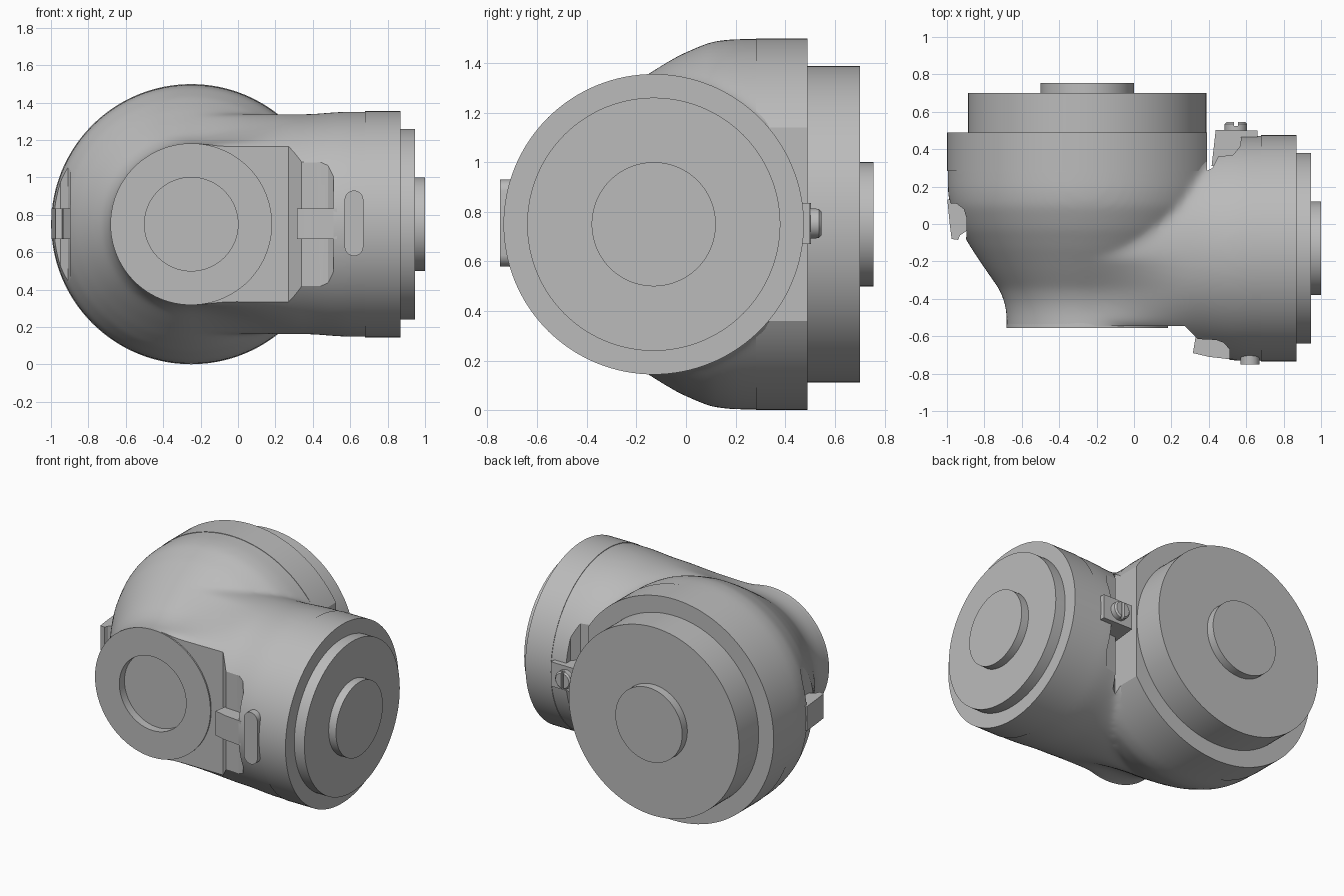
import bpy, bmesh, math
from mathutils import Vector

cube = bpy.data.objects.get("Cube")
if cube:
    bpy.data.objects.remove(cube, do_unlink=True)

grey = bpy.data.materials.new("plain grey")
grey.use_nodes = True
grey.diffuse_color = (0.5, 0.5, 0.5, 1)
grey.node_tree.nodes["Principled BSDF"].inputs["Base Color"].default_value = (0.5, 0.5, 0.5, 1)

AX, AY, AZ = -0.25, -0.13, 0.75   # the two joint axes meet here
SIDES = 128


def finish(bm, name):
    bmesh.ops.remove_doubles(bm, verts=bm.verts, dist=0.0001)
    bmesh.ops.recalc_face_normals(bm, faces=bm.faces)
    mesh = bpy.data.meshes.new(name)
    bm.to_mesh(mesh)
    bm.free()
    mesh.materials.append(grey)
    ob = bpy.data.objects.new(name, mesh)
    bpy.context.collection.objects.link(ob)
    return ob


def loft(name, rings):
    """Skin a list of equal rings of points and cap both ends."""
    bm = bmesh.new()
    loops = [[bm.verts.new(p) for p in ring] for ring in rings]
    n = len(loops[0])
    for a, b in zip(loops, loops[1:]):
        for i in range(n):
            j = (i + 1) % n
            bm.faces.new((a[i], a[j], b[j], b[i]))
    bm.faces.new(loops[0])
    bm.faces.new(loops[-1])
    return finish(bm, name)


def lathe(name, axis, profile, centre=(AX, AY, AZ), sides=SIDES):
    """Turn (position, radius) points about an x or y axis."""
    rings = []
    for pos, r in profile:
        ring = []
        for i in range(sides):
            a = math.tau * i / sides
            u, w = r * math.cos(a), r * math.sin(a)
            if axis == "y":
                ring.append((centre[0] + u, pos, centre[2] + w))
            else:
                ring.append((pos, centre[1] + u, centre[2] + w))
        rings.append(ring)
    return loft(name, rings)


def prism(name, outline, z0, z1):
    return loft(name, [[(x, y, z) for x, y in outline] for z in (z0, z1)])


def cut(ob, *cutters):
    for c in cutters:
        c.hide_render = True
        mod = ob.modifiers.new("cut", "BOOLEAN")
        mod.operation = "DIFFERENCE"
        mod.solver = "EXACT"
        mod.object = c


def apply(ob):
    bpy.ops.object.select_all(action="DESELECT")
    ob.select_set(True)
    bpy.context.view_layer.objects.active = ob
    bpy.ops.object.convert(target="MESH")


def smoothstep(a, b, x):
    t = min(max((x - a) / (b - a), 0), 1)
    return t * t * (3 - 2 * t)


# Bell shaped half of the housing, turned about the y axis
bell = [(0.36, 0.747), (0.18, 0.746), (0.1, 0.735), (0.05, 0.715), (-0.03, 0.68),
        (-0.13, 0.62), (-0.25, 0.54), (-0.35, 0.47), (-0.42, 0.442), (-0.48, 0.432), (-0.65, 0.43)]


def bell_radius(y):
    for (y0, r0), (y1, r1) in zip(bell, bell[1:]):
        if y >= y1:
            return r0 + (r1 - r0) * (y0 - y) / (y0 - y1)
    return bell[-1][1]


housing = lathe("housing", "y", bell)

# Pipe half, flowing from the bell outline into a circle along x
rings = []
for k in range(37):
    x = AX + 0.03 * k
    radius = 0.588 + 0.014 * smoothstep(0.35, 0.6, x)
    t = smoothstep(AX, 0.35, x)
    ring = []
    for i in range(SIDES):
        a = math.tau * i / SIDES
        y, h = AY + radius * math.sin(a), radius * math.cos(a)
        limit = min(abs(h), bell_radius(y))
        ring.append((x, y, AZ + math.copysign(limit + (abs(h) - limit) * t, h)))
    rings.append(ring)
pipe = loft("pipe", rings)

# Melt both halves together
bpy.ops.object.select_all(action="DESELECT")
pipe.select_set(True)
housing.select_set(True)
bpy.context.view_layer.objects.active = housing
bpy.ops.object.join()
melt = housing.modifiers.new("melt", "REMESH")
melt.mode = "VOXEL"
melt.voxel_size = 0.016
melt.use_smooth_shade = True
relax = housing.modifiers.new("relax", "SMOOTH")
relax.factor = 0.5
relax.iterations = 25
apply(housing)

# Front flat and clip pocket, back clearance, side pocket, recess seat
front_cut = prism("front_cutter", [(-1.2, -1), (-1.2, -0.545), (0.27, -0.545), (0.34, -0.615),
                  (0.44, -0.62), (0.48, -0.635), (0.51, -0.67), (0.52, -1)], -0.3, 1.8)
back_cut = prism("back_cutter", [(0.39, 0.9), (0.39, 0.285), (0.42, 0.3), (0.45, 0.36),
                 (0.53, 0.37), (0.57, 0.42), (0.585, 0.9)], -0.3, 1.8)
side_cut = prism("side_cutter", [(-1.3, 0.11), (-0.95, 0.11), (-0.91, 0.08), (-0.895, 0.03),
                 (-0.895, -0.06), (-0.92, -0.2), (-1.3, -0.2)], -0.3, 1.8)
seat_cut = lathe("seat_cutter", "y", [(-0.8, 0.35), (-0.45, 0.35)])
cut(housing, front_cut, back_cut, side_cut, seat_cut)

# Flange ring around the front recess
lathe("front_ring", "y", [(-0.44, 0), (-0.44, 0.425), (-0.555, 0.432), (-0.555, 0.25),
                          (-0.5, 0.25), (-0.5, 0)])

# Stepped covers on the back and on the left end
back_collar = lathe("back_collar", "y", [(0.283, 0), (0.283, 0.749), (0.49, 0.749), (0.49, 0)])
cut(back_collar, back_cut)
lathe("back_cover", "y", [(0.45, 0), (0.45, 0.637), (0.7, 0.637), (0.7, 0)])
lathe("back_hub", "y", [(0.65, 0), (0.65, 0.25), (0.755, 0.25), (0.755, 0)])
lathe("end_collar", "x", [(0.68, 0), (0.68, 0.605), (0.87, 0.605), (0.87, 0)])
lathe("end_cover", "x", [(0.8, 0), (0.8, 0.51), (0.945, 0.51), (0.945, 0)])
lathe("end_hub", "x", [(0.9, 0), (0.9, 0.25), (1, 0.25), (1, 0)])

# Clips sitting in the pockets
CLIP = (0.67, 0.835)
prism("front_clip", [(0.33, -0.6), (0.315, -0.69), (0.4, -0.71), (0.53, -0.725), (0.53, -0.6)], *CLIP)
prism("side_clip", [(-0.998, 0.13), (-0.985, 0), (-0.975, -0.08), (-0.94, -0.085), (-0.93, -0.06),
                    (-0.885, -0.03), (-0.87, 0.04), (-0.9, 0.13)], *CLIP)
prism("back_clip", [(0.415, 0.31), (0.445, 0.31), (0.47, 0.36), (0.54, 0.36), (0.6, 0.45),
                    (0.66, 0.45), (0.66, 0.5), (0.437, 0.503)], *CLIP)

# Slotted screw on the back clip
screw = lathe("clip_screw", "y", [(0.45, 0), (0.45, 0.06), (0.535, 0.06), (0.545, 0.05), (0.545, 0)],
              centre=(0.545, 0, 0.753), sides=32)
slot_cut = prism("slot_cutter", [(0.535, 0.525), (0.555, 0.525), (0.555, 0.6), (0.535, 0.6)], 0.6, 0.9)
cut(screw, slot_cut)

# Raised rounded pad beside the front clip
pad = []
for i in range(32):
    a = math.tau * (i + 0.5) / 32
    shift = math.copysign(0.125, math.sin(a))
    pad.append((0.62 + 0.05 * math.cos(a), AZ + 0.005 + shift + 0.05 * math.sin(a)))
loft("front_pad", [[(x, y, z) for x, z in pad] for y in (-0.65, -0.75)])

# Apply the cuts, drop the cutters, keep crisp edges on smooth shading
for ob in (housing, back_collar, screw):
    apply(ob)
for c in (front_cut, back_cut, side_cut, seat_cut, slot_cut):
    bpy.data.objects.remove(c, do_unlink=True)
bpy.ops.object.select_all(action="DESELECT")
for ob in bpy.context.collection.objects:
    if ob.type == "MESH":
        ob.select_set(True)
        bpy.context.view_layer.objects.active = ob
bpy.ops.object.shade_smooth_by_angle(angle=math.radians(28))
